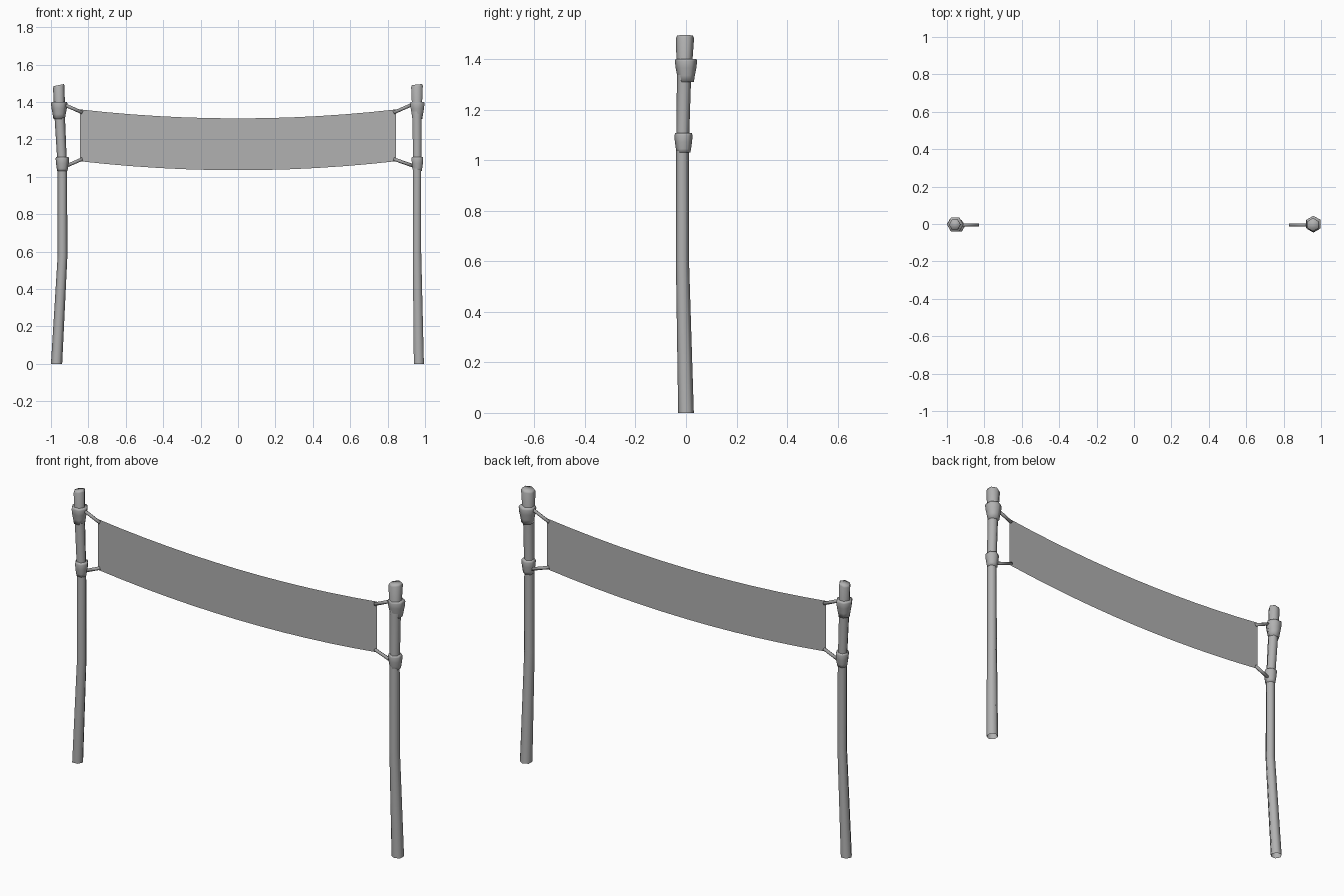
import bpy, bmesh
from math import cos, sin, pi
from mathutils import Vector

if "Cube" in bpy.data.objects:
    bpy.data.objects.remove(bpy.data.objects["Cube"])


def grey(name, v):
    m = bpy.data.materials.new(name)
    m.diffuse_color = (v, v, v, 1)
    m.use_nodes = True
    m.node_tree.nodes["Principled BSDF"].inputs["Base Color"].default_value = m.diffuse_color
    return m


WOOD = grey("post_grey", 0.44)
CLOTH = grey("banner_grey", 0.44)
ROPE = grey("tie_grey", 0.36)


def finish(bm, name, mat, smooth=True):
    bmesh.ops.recalc_face_normals(bm, faces=bm.faces)
    for f in bm.faces:
        f.smooth = smooth
    me = bpy.data.meshes.new(name)
    bm.to_mesh(me)
    bm.free()
    me.materials.append(mat)
    ob = bpy.data.objects.new(name, me)
    bpy.context.collection.objects.link(ob)
    return ob


def hex_tube(name, rings, phase, tilt=0.0, cap_bottom=True):
    """Six-sided tube through rings (x, y, z, radius); the last two rings may tilt."""
    bm = bmesh.new()
    loops = []
    for k, (x, y, z, r) in enumerate(rings):
        t = tilt if k >= len(rings) - 2 else 0.0
        loop = []
        for i in range(6):
            a = phase + i * pi / 3
            loop.append(bm.verts.new((x + r * cos(a), y + r * sin(a), z + t * r * cos(a))))
        loops.append(loop)
    for lo, hi in zip(loops, loops[1:]):
        for i in range(6):
            j = (i + 1) % 6
            bm.faces.new((lo[i], lo[j], hi[j], hi[i]))
    bm.faces.new(loops[-1])
    if cap_bottom:
        bm.faces.new(loops[0][::-1])
    return finish(bm, name, WOOD)


def tie(name, a, b, r=0.009):
    a, b = Vector(a), Vector(b)
    d = b - a
    bm = bmesh.new()
    bmesh.ops.create_cone(bm, cap_ends=True, segments=6, radius1=r, radius2=r, depth=d.length)
    ob = finish(bm, name, ROPE)
    ob.location = (a + b) / 2
    ob.rotation_mode = 'QUATERNION'
    ob.rotation_quaternion = d.to_track_quat('Z', 'Y')
    return ob


# Crooked posts, open at the ground, with softly rounded tops
hex_tube("left_post", [(-0.97, 0, 0, 0.030), (-0.938, -0.01, 0.58, 0.026),
                       (-0.939, -0.01, 1.05, 0.025), (-0.953, -0.005, 1.32, 0.028),
                       (-0.958, -0.003, 1.480, 0.031), (-0.958, -0.003, 1.490, 0.027)],
         0, 0.2, False)
hex_tube("right_post", [(0.967, 0, 0, 0.031), (0.957, -0.014, 0.60, 0.026),
                        (0.958, -0.014, 1.05, 0.025), (0.957, -0.008, 1.32, 0.028),
                        (0.957, -0.004, 1.483, 0.036), (0.957, -0.004, 1.493, 0.031)],
         pi / 6, 0.1, False)

# Rope wraps around the posts: (height, radius) profiles
UPPER = [(1.31, 0.031), (1.335, 0.035), (1.365, 0.041), (1.392, 0.044), (1.401, 0.041)]
LOWER = [(1.03, 0.027), (1.045, 0.030), (1.072, 0.034), (1.098, 0.036), (1.107, 0.033)]
for name, prof, x, y, phase in (
        ("left_upper_wrap", UPPER, -0.956, -0.003, 0),
        ("left_lower_wrap", LOWER, -0.939, -0.010, 0),
        ("right_upper_wrap", UPPER, 0.959, 0.000, pi / 6),
        ("right_lower_wrap", LOWER, 0.959, -0.010, pi / 6)):
    hex_tube(name, [(x, y, z, r) for z, r in prof], phase)

# Ties from wraps to banner corners
Y = -0.005
for side, s, xl in (("left", -1, 0.92), ("right", 1, 0.94)):
    tie(side + "_upper_tie", (s * 0.935, Y, 1.388), (s * 0.832, Y, 1.343))
    tie(side + "_lower_tie", (s * xl, Y, 1.057), (s * 0.832, Y, 1.095))

# Sagging banner
bm = bmesh.new()
cols = []
for i in range(13):
    t = -1 + i / 6
    z = 1.312 + 0.048 * t * t
    cols.append((bm.verts.new((0.845 * t, Y, z - 0.277)), bm.verts.new((0.845 * t, Y, z))))
for a, b in zip(cols, cols[1:]):
    bm.faces.new((a[0], b[0], b[1], a[1]))
finish(bm, "banner", CLOTH, False)
